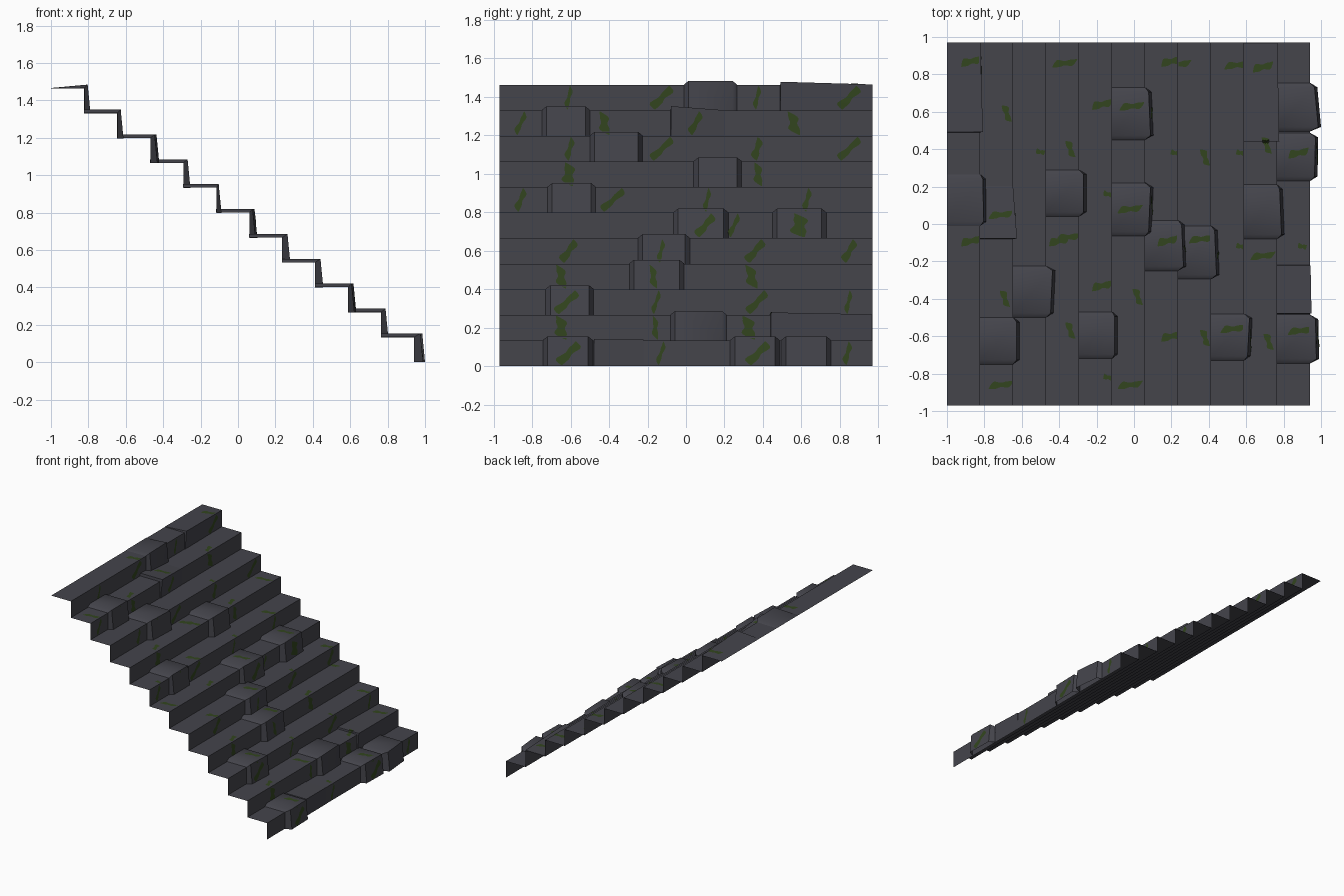
import bpy, bmesh, math
from mathutils import Vector
from mathutils.bvhtree import BVHTree

if "Cube" in bpy.data.objects:
    bpy.data.objects.remove(bpy.data.objects["Cube"])

N, RUN, RISE, W = 11, 1.94 / 11, 0.133, 0.97


def material(name, rgb):
    m = bpy.data.materials.new(name)
    m.diffuse_color = (*rgb, 1)
    m.use_nodes = True
    m.node_tree.nodes["Principled BSDF"].inputs["Base Color"].default_value = m.diffuse_color
    return m


STONE = material("dark slate", (0.058, 0.058, 0.071))
MOSS = material("moss green", (0.032, 0.060, 0.013))


def make(name, bm, mat):
    me = bpy.data.meshes.new(name)
    bm.to_mesh(me)
    me.materials.append(mat)
    ob = bpy.data.objects.new(name, me)
    bpy.context.collection.objects.link(ob)
    return ob


def riser_x(i):
    return 0.94 - i * RUN


def loft(bm, rows, max_jump=9):
    grid = [[bm.verts.new(p) for p in r] for r in rows]
    for a, b in zip(grid, grid[1:]):
        for j in range(len(a) - 1):
            quad = (a[j], b[j], b[j + 1], a[j + 1])
            if max((p.co - q.co).length for p in quad for q in quad) < max_jump:
                bm.faces.new(quad)


# staircase: one folded open sheet
stairs = bmesh.new()
profile = []
for i in reversed(range(N)):
    x, z = riser_x(i), (i + 1) * RISE
    if not profile:
        profile.append((x - RUN, z))
    profile += [(x, z), (x, z - RISE)]
loft(stairs, [[(x, y, z) for y in (-W, W)] for x, z in profile])
make("staircase", stairs, STONE)

# raised stones with bevelled ends: step, y from, y to, overhang at each end
blocks = [
    (0, -.745, -.485, .035, .03), (0, .23, .487, .025, .03), (0, .495, .755, .045, .025),
    (1, -.08, .21, .025, .015), (2, -.73, -.48, .02, .03),
    (3, -.295, -.01, .03, .02), (4, -.25, .02, .03, .02),
    (5, -.065, .22, .02, .03), (5, .45, .73, .03, .02),
    (6, -.72, -.47, .015, .015), (7, .04, .29, .025, .025),
    (8, -.50, -.225, .025, .035), (9, -.75, -.50, .02, .02), (10, -.01, .265, .02, .015)]
stones = bmesh.new()
for i, y0, y1, d0, d1 in blocks:
    x, z, h, e = riser_x(i), (i + 1) * RISE, 0.021, 0.024
    back = 0.15 if i == N - 1 else 1     # the top step slopes down to its back edge
    cols = [(y0, .002, .002, .002), (y0 + e, h, d0, d0 + .015),
            (y1 - e, h, d1, d1 + .015), (y1, .002, .002, .002)]
    loft(stones, [[(x - RUN, y, z + up * back) for y, up, a, b in cols],
                  [(x + a, y, z + up) for y, up, a, b in cols],
                  [(x + b, y, z - RISE) for y, up, a, b in cols]])
ob = make("raised_stones", stones, STONE)
bpy.context.view_layer.objects.active = ob
ob.select_set(True)
bpy.ops.object.shade_smooth_by_angle(angle=math.radians(40))

# lifted slabs that taper into the step: step, y from, y to, lift at each end
slabs = bmesh.new()
for i, y0, y1, d0, d1 in [(10, .49, W, .016, .002), (9, -.08, .2, .022, .001),
                          (1, .44, W, .013, .003), (0, -.48, -.22, .009, .004)]:
    x, z = riser_x(i), (i + 1) * RISE
    back = 0.15 if i == N - 1 else 1
    cols = [(y0, 0), (y0 + .002, d0), (y1 - .002, d1), (y1, 0)]
    loft(slabs, [[(x - RUN, y, z + d * back) for y, d in cols],
                 [(x + d, y, z + d) for y, d in cols],
                 [(x + d * .3, y, z - RISE) for y, d in cols]])
make("lifted_slabs", slabs, STONE)

# moss: two-lobed wavy strips projected onto the stone surface
trees = [BVHTree.FromBMesh(b) for b in (stairs, stones, slabs)]


def project(origin, direction):
    hits = [t.ray_cast(origin, direction)[0] for t in trees]
    best = min((h for h in hits if h), key=lambda h: (h - origin).length)
    return best - direction * 0.003


def strip(bm, place, length, width):
    n, m = 14, 4
    rows = []
    for k in range(n + 1):
        t = k / n
        bend = -math.sin((t - .5) * 2 * math.pi) * width * .2
        w = width * (.12 + .88 * max(0, math.sin(math.pi * t)) ** .5)
        w *= (.78 - .22 * math.cos(4 * math.pi * t)) * (1.15 - .3 * t)
        s = (t - .5) * length
        rows.append([place(s, bend + w * (j / m - .5)) for j in range(m + 1)])
    loft(bm, rows, 0.035)


# tread moss kinds: (turn in degrees, length, width), each with its spots
A, B, S = (28, .12, .048), (-58, .10, .04), (15, .05, .035)
P = (18, .14, .042)
tread_moss = [(x, y, *kind) for kind, spots in (
    (A, [(-.87, .87), (-.17, .64), (.20, .87), (.69, .84), (-.87, -.09), (-.40, -.09),
         (.18, -.09), (-.17, -.33), (.20, -.60), (.88, .38)]),
    (P, [(-.37, .86), (-.01, .63), (.24, .855), (.55, .85), (-.71, .05), (-.35, -.07),
         (-.02, .08), (.36, -.08), (.69, -.17), (.53, -.56), (.89, -.57),
         (-.71, -.86), (-.02, -.86)]),
    (B, [(-.68, .59), (.38, .355), (-.69, -.40), (-.34, -.57), (.02, -.39), (.38, -.61),
         (-.34, .40), (.72, -.63), (.71, .42)]),
    (S, [(-.50, .385), (.22, .38), (.57, .38), (-.14, -.82), (-.14, .16), (.57, -.12),
         (.90, -.12)])) for x, y in spots]
moss = bmesh.new()
for cx, cy, turn, length, width in tread_moss:
    a = math.radians(turn)
    i = math.floor((0.94 - cx) / RUN)
    lo, hi = riser_x(i) - RUN + .004, riser_x(i) - .004

    def on_tread(s, t):
        x = cx + s * math.cos(a) - t * math.sin(a)
        y = cy + s * math.sin(a) + t * math.cos(a)
        return project(Vector((min(max(x, lo), hi), y, 2)), Vector((0, 0, -1)))
    strip(moss, on_tread, length, width)

# riser moss per step: (y, width, lean)
riser_moss = {
    10: [(-.61, .025, .1), (-.125, .06, .6), (.37, .025, .1), (.85, .06, .6)],
    9: [(-.86, .03, .3), (-.425, .05, -.4), (.05, .04, .3), (.56, .055, -.5)],
    8: [(-.605, .032, .1), (-.125, .055, .7), (.37, .04, .05), (.85, .055, .7)],
    7: [(-.61, .06, -.3), (.375, .042, -.3)],
    6: [(-.86, .035, .2), (-.38, .055, .75), (.11, .025, .1), (.63, .03, .1)],
    5: [(.10, .055, .5), (.59, .08, -.4), (.25, .03, .3)],
    4: [(-.61, .05, .4), (-.13, .025, .1), (.36, .055, .5), (.85, .045, .3)],
    3: [(-.65, .05, -.4), (-.17, .035, -.3), (.34, .055, -.5)],
    2: [(-.62, .06, .7), (-.155, .025, .2), (.37, .055, .6), (.845, .025, .1)],
    1: [(-.65, .06, -.4), (-.16, .03, -.2), (.325, .065, -.5)],
    0: [(-.61, .065, .6), (-.13, .025, .2), (.375, .065, .6), (.84, .03, .1)]}
for i, spots in riser_moss.items():
    for cy, w, lean in spots:
        cz = (i + .5) * RISE

        def on_riser(s, t):
            return project(Vector((2, cy + s * lean - t, cz + s)), Vector((-1, 0, 0)))
        strip(moss, on_riser, .122, w * 1.15)
make("moss_patches", moss, MOSS)
